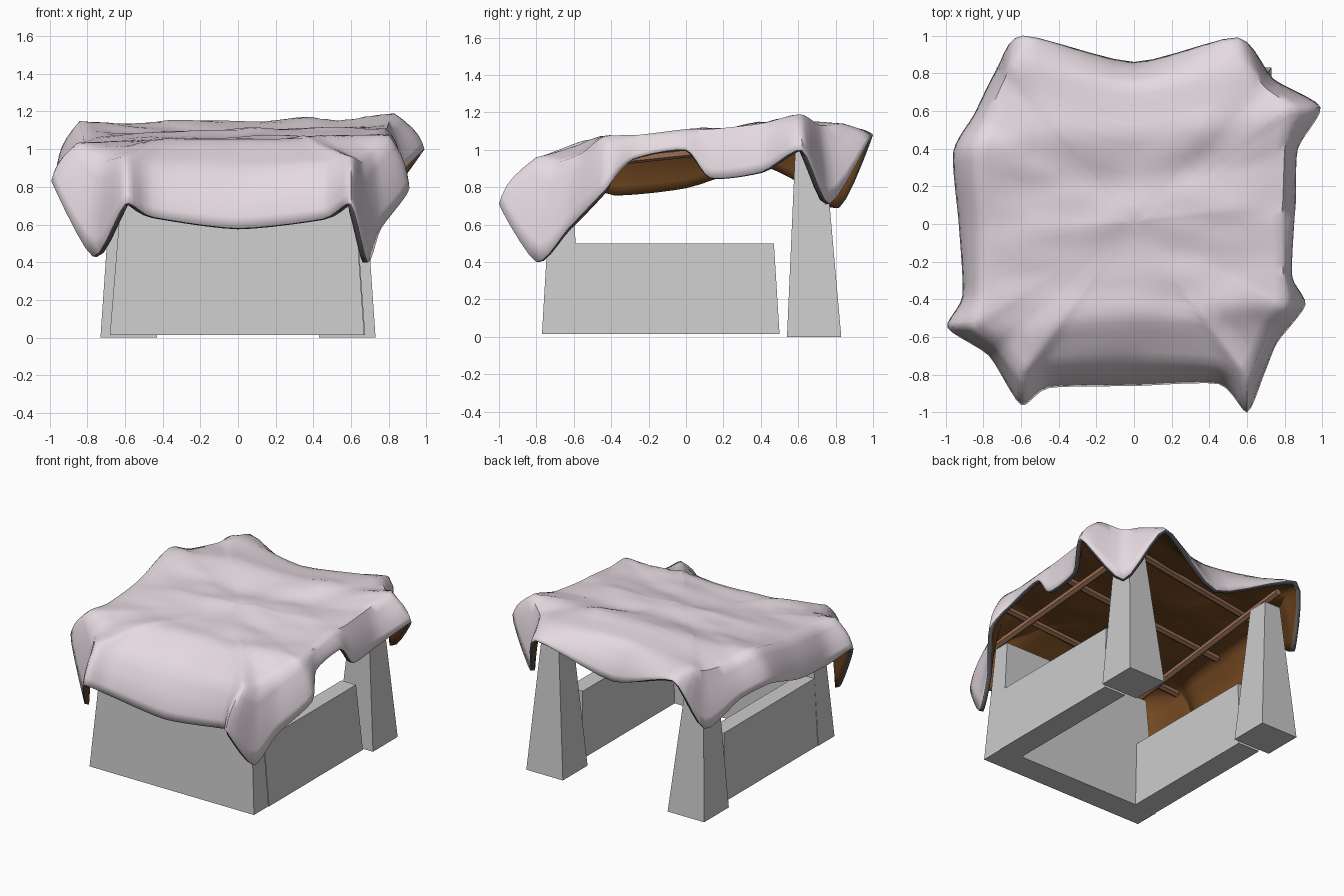
import bpy, bmesh, math
from mathutils import Vector, noise

if "Cube" in bpy.data.objects:
    bpy.data.objects.remove(bpy.data.objects["Cube"])


def material(name, rgb):
    m = bpy.data.materials.new(name)
    m.diffuse_color = (*rgb, 1)
    m.use_nodes = True
    m.node_tree.nodes["Principled BSDF"].inputs["Base Color"].default_value = m.diffuse_color
    return m


PINK = material("cloth_top", (0.78, 0.70, 0.75))
BROWN = material("cloth_underside", (0.17, 0.065, 0.015))
RIM = material("cloth_rim", (0.10, 0.10, 0.11))
WOOD = material("wood", (0.32, 0.16, 0.09))


def add_object(name, bm, mats=()):
    me = bpy.data.meshes.new(name)
    bm.to_mesh(me)
    bm.free()
    for m in mats:
        me.materials.append(m)
    ob = bpy.data.objects.new(name, me)
    bpy.context.collection.objects.link(ob)
    return ob


def tapered_block(name, base, top, z0, z1):
    """base / top are (x0, x1, y0, y1) rectangles."""
    bm = bmesh.new()
    vs = []
    for (a, b, c, d), z in ((base, z0), (top, z1)):
        vs += [bm.verts.new((x, y, z)) for x, y in ((a, c), (b, c), (b, d), (a, d))]
    bm.faces.new(vs[3::-1])
    bm.faces.new(vs[4:])
    for i in range(4):
        j = (i + 1) % 4
        bm.faces.new((vs[i], vs[j], vs[j + 4], vs[i + 4]))
    bmesh.ops.recalc_face_normals(bm, faces=bm.faces)
    return add_object(name, bm)


def flip(r):
    return (-r[1], -r[0], r[2], r[3])


# Stone walls and rear pillars
tapered_block("front_wall", (-0.68, 0.67, -0.77, -0.58), (-0.61, 0.61, -0.72, -0.60), 0.015, 0.87)
wall = ((0.50, 0.675, -0.60, 0.50), (0.52, 0.64, -0.61, 0.47))
pillar = ((0.43, 0.73, 0.54, 0.83), (0.53, 0.66, 0.585, 0.74))
for side, f in (("right", lambda r: r), ("left", flip)):
    tapered_block(side + "_wall", f(wall[0]), f(wall[1]), 0.015, 0.50)
    tapered_block(side + "_pillar", f(pillar[0]), f(pillar[1]), 0.0, 1.02)


# Roof poles
def pole(name, a, b, r=0.026):
    a, b = Vector(a), Vector(b)
    bm = bmesh.new()
    bmesh.ops.create_cone(bm, cap_ends=True, segments=6, radius1=r, radius2=r, depth=(b - a).length)
    ob = add_object(name, bm, [WOOD])
    ob.location = (a + b) / 2
    ob.rotation_euler = (b - a).to_track_quat('Z', 'Y').to_euler()


for side, s in (("right", 1), ("left", -1)):
    pole(side + "_pole", (s * 0.60, -0.79, 0.90), (s * 0.57, 0.83, 1.07))
pole("front_cross_pole", (-0.83, -0.54, 0.98), (0.79, -0.44, 1.01))
pole("middle_cross_pole", (-0.78, -0.06, 1.02), (0.75, 0.08, 1.05))
pole("rear_cross_pole", (-0.84, 0.39, 1.07), (0.81, 0.61, 1.13))

# Cloth outline: hanging edge x, y, z then shoulder x, y, z
OUTLINE = [
    (-0.60, -0.96, 0.71, -0.60, -0.79, 0.96),
    (-0.45, -0.87, 0.64, -0.45, -0.75, 0.92),
    (0.00, -0.86, 0.58, 0.00, -0.73, 0.89),
    (0.45, -0.85, 0.63, 0.45, -0.75, 0.92),
    (0.60, -1.00, 0.71, 0.60, -0.80, 0.96),
    (0.69, -0.80, 0.40, 0.66, -0.70, 0.93),
    (0.76, -0.63, 0.58, 0.72, -0.56, 0.98),
    (0.91, -0.43, 0.79, 0.80, -0.44, 1.07),
    (0.84, -0.28, 0.95, 0.79, -0.25, 1.08),
    (0.85, 0.00, 1.00, 0.78, 0.00, 1.11),
    (0.86, 0.13, 0.85, 0.79, 0.13, 1.11),
    (0.87, 0.40, 0.88, 0.80, 0.40, 1.14),
    (0.99, 0.62, 1.00, 0.83, 0.61, 1.19),
    (0.74, 0.77, 0.71, 0.70, 0.72, 1.13),
    (0.55, 0.99, 1.07, 0.55, 0.84, 1.14),
    (0.00, 0.86, 0.86, 0.00, 0.74, 1.11),
    (-0.59, 1.00, 1.08, -0.60, 0.85, 1.13),
    (-0.73, 0.82, 0.69, -0.69, 0.76, 1.09),
    (-0.85, 0.58, 0.85, -0.78, 0.55, 1.10),
    (-0.96, 0.38, 0.92, -0.84, 0.39, 1.15),
    (-0.93, 0.00, 0.80, -0.82, 0.00, 1.06),
    (-0.91, -0.38, 0.76, -0.82, -0.36, 1.03),
    (-0.99, -0.55, 0.83, -0.85, -0.54, 1.03),
    (-0.77, -0.70, 0.43, -0.72, -0.66, 0.94),
]
RIDGES = [(-1.0, 0.80), (-0.8, 0.91), (-0.5, 1.06), (-0.2, 1.06), (0.02, 1.105),
          (0.25, 1.095), (0.5, 1.155), (0.85, 1.10), (1.1, 1.07)]


def smooth_loop(pts, steps):
    """Closed Hermite curve with slightly tightened tangents."""
    out, n = [], len(pts)
    for i in range(n):
        p0, p1, p2, p3 = (pts[(i + k) % n] for k in (-1, 0, 1, 2))
        for s in range(steps):
            t = s / steps
            h = (2*t**3 - 3*t*t + 1, t**3 - 2*t*t + t, -2*t**3 + 3*t*t, t**3 - t*t)
            out.append([h[0]*b + h[1]*0.35*(c - a) + h[2]*c + h[3]*0.35*(d - b)
                        for a, b, c, d in zip(p0, p1, p2, p3)])
    return out


def roof_height(x, y):
    v = y - 0.1 * x
    for (a, za), (b, zb) in zip(RIDGES, RIDGES[1:]):
        if v <= b:
            return za + (zb - za) * (v - a) / (b - a) + 0.02 * x
    return RIDGES[-1][1]


# Draped cloth roof
loop = smooth_loop(OUTLINE, 5)
N = len(loop)
bm = bmesh.new()
centre = bm.verts.new((0, 0, roof_height(0, 0)))
rings = []
for k in range(1, 15):
    t = k / 14
    ring = []
    for p in loop:
        x, y = p[3] * t, p[4] * t
        z = roof_height(x, y) + (p[5] - roof_height(p[3], p[4])) * t**4
        z += 0.02 * noise.noise(Vector((x * 4, y * 6, 3.1))) * (1 - t**6)
        ring.append(bm.verts.new((x, y, z)))
    rings.append(ring)
for k in range(1, 6):
    t = k / 5
    ring = []
    for p in loop:
        e, s = Vector(p[:3]), Vector(p[3:])
        q = s.lerp(e, t)
        out = Vector((e.x - s.x, e.y - s.y, 0))
        q += out * 0.2 * math.sin(math.pi * t)
        ring.append(bm.verts.new(q))
    rings.append(ring)
for i in range(N):
    j = (i + 1) % N
    bm.faces.new((centre, rings[0][i], rings[0][j]))
    for a, b in zip(rings, rings[1:]):
        bm.faces.new((a[i], b[i], b[j], a[j]))
cloth = add_object("cloth_roof", bm, [PINK, BROWN, RIM])
sol = cloth.modifiers.new("thickness", 'SOLIDIFY')
sol.thickness = 0.03
sol.offset = -1
sol.material_offset = 1
sol.material_offset_rim = 2
bpy.context.view_layer.objects.active = cloth
cloth.select_set(True)
bpy.ops.object.shade_smooth_by_angle(angle=math.radians(60))
